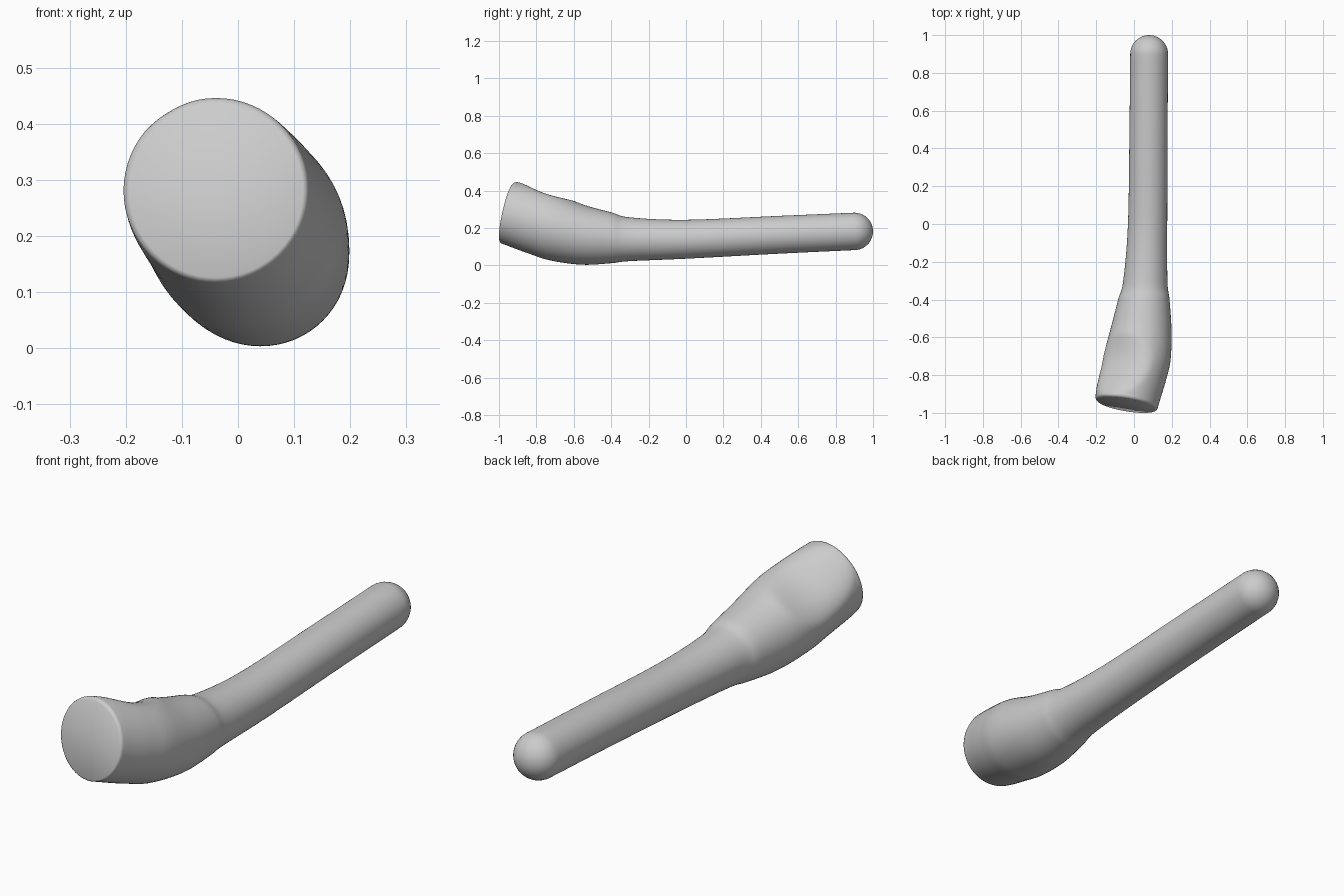
import bpy, bmesh, math
from mathutils import Vector

cube = bpy.data.objects.get("Cube")
if cube:
    bpy.data.objects.remove(cube, do_unlink=True)

SIDES = 64

# Plain grey material
grey = bpy.data.materials.new("plain_grey")
grey.use_nodes = True
colour = (0.6, 0.6, 0.6, 1)
grey.diffuse_color = colour
grey.node_tree.nodes["Principled BSDF"].inputs["Base Color"].default_value = colour

# Centre line and radius: (x, y, z, radius), from rounded end to cut end
stations = [Vector(s) for s in (
    (.08, .9, .182, .1), (.077, .5, .164, .101), (.072, 0, .14, .104),
    (.06, -.3, .14, .117), (.052, -.4, .148, .136), (.038, -.55, .164, .16),
    (.018, -.7, .202, .176), (-.004, -.8, .235, .174), (-.03, -.9, .268, .169),
    (-.039, -.945, .281, .165))]


def spline(p, steps):
    """Smooth path through the stations."""
    p = [2 * p[0] - p[1]] + p + [2 * p[-1] - p[-2]]
    path = []
    for a, b, c, d in zip(p, p[1:], p[2:], p[3:]):
        for i in range(steps):
            t = i / steps
            m, n = (c - a) / 2, (d - b) / 2
            path.append(b * (2*t**3 - 3*t*t + 1) + m * (t**3 - 2*t*t + t)
                        + c * (3*t*t - 2*t**3) + n * (t**3 - t*t))
    return path + [p[-2]]


def dimple(y, angle):
    """Depth of the shallow hollow on the inner side of the bend."""
    u = (y + .765) / .19
    v = (angle - math.radians(122)) / math.radians(62)
    d = u * u + v * v
    return .042 * (1 - d) ** 1.5 if d < 1 else 0


# Hemispherical tip, swept shaft and flared head, rounded rim
rings = []
tip = stations[0]
for i in range(1, 10):
    a = math.radians(9 * i + 2)
    rings.append(Vector((tip.x, tip.y + .1 * math.cos(a), tip.z, .1 * math.sin(a))))
rings += spline(stations, 10)
rim = stations[-1]
rings += [rim + Vector((0, -.008, 0, -.003)), rim + Vector((0, -.013, 0, -.01))]

bm = bmesh.new()
loops = []
for x, y, z, r in rings:
    tilt = min(1, max(0, (-y - .45) / .45))
    tilt = tilt * tilt * (3 - 2 * tilt)
    loop = []
    for k in range(SIDES):
        a = math.tau * k / SIDES
        rr = r - dimple(y, a)
        dx, dz = rr * math.cos(a), rr * math.sin(a)
        loop.append(bm.verts.new((x + dx, y + tilt * (.22 * dz - .16 * dx), z + dz)))
    loops.append(loop)
for low, high in zip(loops, loops[1:]):
    for k in range(SIDES):
        n = (k + 1) % SIDES
        bm.faces.new((low[k], low[n], high[n], high[k]))

# Close the tip with a fan and the cut end with a flat face
pole = bm.verts.new((tip.x, 1, tip.z))
for k in range(SIDES):
    bm.faces.new((loops[0][(k + 1) % SIDES], loops[0][k], pole))
bm.faces.new(loops[-1])
bmesh.ops.recalc_face_normals(bm, faces=bm.faces)

mesh = bpy.data.meshes.new("curved_rod")
bm.to_mesh(mesh)
bm.free()
mesh.materials.append(grey)
rod = bpy.data.objects.new("curved_rod", mesh)
bpy.context.collection.objects.link(rod)
bpy.context.view_layer.objects.active = rod
rod.select_set(True)
bpy.ops.object.shade_smooth_by_angle(angle=math.radians(50))
